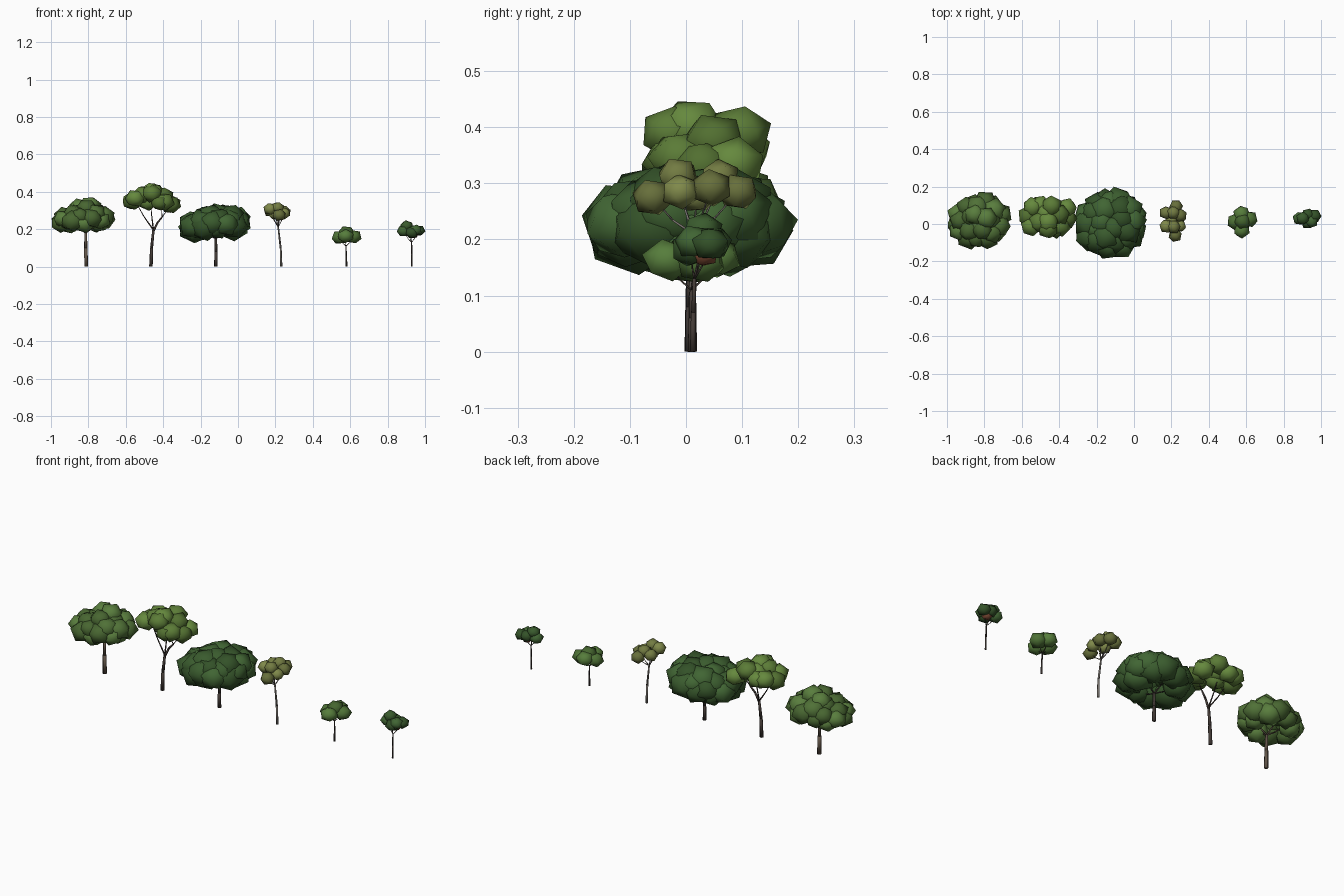
import bpy, bmesh, math, random
from mathutils import Vector, Matrix, Euler

if "Cube" in bpy.data.objects:
    bpy.data.objects.remove(bpy.data.objects["Cube"])

random.seed(4)


def material(name, rgb):
    m = bpy.data.materials.new(name)
    m.diffuse_color = (*rgb, 1)
    m.use_nodes = True
    m.node_tree.nodes["Principled BSDF"].inputs["Base Color"].default_value = m.diffuse_color
    return m


def finish(name, bm, mats):
    for f in bm.faces:
        f.smooth = True
    me = bpy.data.meshes.new(name)
    bm.to_mesh(me)
    bm.free()
    for m in mats:
        me.materials.append(m)
    ob = bpy.data.objects.new(name, me)
    bpy.context.collection.objects.link(ob)
    return ob


def limb(bm, a, b, r1, r2):
    """Tapered limb between two points."""
    a, b = Vector(a), Vector(b)
    d = b - a
    rot = d.to_track_quat('Z', 'Y').to_matrix().to_4x4()
    bmesh.ops.create_cone(bm, cap_ends=True, segments=7, radius1=r1, radius2=r2,
                          depth=d.length, matrix=Matrix.Translation((a + b) / 2) @ rot)


def trunk(name, points, radius, tips, mat):
    """Bent trunk with thin branches running from its top to each leaf clump."""
    bm = bmesh.new()
    n = len(points) - 1
    for i in range(n):
        limb(bm, points[i], points[i + 1], radius * (1 - .35 * i / n), radius * (1 - .35 * (i + 1) / n))
    top = Vector(points[-1])
    for t in tips:
        t = Vector(t)
        mid = top.lerp(t, .5) + Vector((0, 0, -.008))
        limb(bm, top, mid, radius * .42, radius * .28)
        limb(bm, mid, t, radius * .28, radius * .15)
    finish(name, bm, [mat])


def canopy(name, clumps, rgb, squash=.85):
    """Faceted leaf clumps given as x, y, z, radius."""
    mats = [material(f"{name}_{i}", [c * k for c in rgb]) for i, k in enumerate((.8, 1, 1.25))]
    bm = bmesh.new()
    for x, y, z, r in clumps:
        rot = Euler([random.uniform(0, 6.28) for _ in range(3)]).to_matrix().to_4x4()
        mat = Matrix.Translation((x, y, z)) @ Matrix.Diagonal((1, 1, squash, 1)) @ rot
        old = set(bm.faces)
        bmesh.ops.create_icosphere(bm, subdivisions=1, radius=r, matrix=mat)
        k = random.randrange(3)
        for f in bm.faces:
            if f not in old:
                f.material_index = k
    finish(name, bm, mats)


def dome(center, half, n, r, low, tilt=0):
    """Clumps spiralling over an ellipsoid, from height fraction low to the top."""
    out = []
    for i in range(n):
        h = low + (1 - low) * (i + .5) / n
        w = math.sqrt(1 - h * h) * random.uniform(.9, 1.04)
        a = i * 2.39996
        rr = r * random.uniform(.88, 1.15)
        dx = (half[0] - r) * w * math.cos(a)
        out.append((center[0] + dx, center[1] + (half[1] - r) * w * math.sin(a),
                    center[2] + (half[2] - r * .8) * h + tilt * dx, rr))
    return out


bark = material("bark", (.12, .09, .065))
dark_bark = material("dark_bark", (.055, .042, .036))
grey_bark = material("grey_bark", (.2, .18, .16))

# Broad tree at the far left: wide skirt with a raised crown
c = dome((-.832, .014, .25), (.182, .165, .095), 24, .062, -.6, .06)
c += [(-.79, .03, .325, .062), (-.85, .05, .315, .06), (-.81, -.03, .31, .06)]
canopy("broad_canopy", c, (.08, .165, .038))
trunk("broad_trunk", [(-.812, .008, 0), (-.814, .008, .1), (-.814, .01, .18)], .011,
      [(-.9, .03, .25), (-.74, .0, .25), (-.82, .09, .25), (-.84, -.07, .25)], bark)

# Tall forked tree
c = [(-.565, .04, .35, .06), (-.55, -.01, .365, .058), (-.54, .09, .365, .058),
     (-.505, .01, .385, .06), (-.46, .01, .40, .062), (-.44, .095, .39, .06),
     (-.47, .055, .375, .06), (-.46, -.025, .39, .058), (-.40, .05, .375, .06),
     (-.395, -.01, .345, .06), (-.36, .03, .33, .058), (-.36, .085, .335, .058),
     (-.42, -.03, .34, .05), (-.50, .10, .36, .055), (-.48, .03, .34, .05)]
canopy("tall_canopy", c, (.105, .2, .038))
trunk("tall_trunk", [(-.465, .01, 0), (-.462, .01, .1), (-.452, .012, .195)], .010,
      [(-.55, .03, .35), (-.47, .07, .36)], dark_bark)
trunk("tall_fork", [(-.452, .012, .19), (-.43, .015, .235), (-.405, .02, .265)], .0065,
      [(-.37, .03, .33), (-.41, -.01, .33)], dark_bark)

# Wide dark tree, leaning up to the right
c = dome((-.122, 0, .226), (.208, .2, .108), 32, .078, -.62, .1)
canopy("dark_canopy", c, (.042, .105, .027))
trunk("dark_trunk", [(-.118, .008, 0), (-.118, .008, .08), (-.118, .008, .15)], .010,
      [(-.2, .05, .2), (-.03, .03, .22), (-.12, -.09, .2), (-.13, .09, .22)], dark_bark)

# Slim olive tree
c = [(.172, .06, .298, .038), (.225, .093, .285, .038), (.248, .045, .292, .038),
     (.20, .02, .28, .038), (.172, -.012, .308, .038), (.212, -.015, .313, .038),
     (.22, -.06, .275, .038), (.21, .06, .31, .038), (.245, -.01, .285, .036)]
canopy("olive_canopy", c, (.17, .2, .055), .9)
trunk("olive_trunk", [(.231, .01, 0), (.228, .01, .1), (.215, .012, .21)], .0065,
      [p[:3] for p in c[:7]], grey_bark)

# Small green tree
c = [(.575, .053, .167, .047), (.543, .012, .156, .047), (.617, .026, .16, .047),
     (.576, -.033, .163, .047), (.58, .015, .18, .047)]
canopy("small_canopy", c, (.075, .165, .036), .82)
trunk("small_trunk", [(.58, .008, 0), (.579, .009, .06), (.577, .01, .11)], .005,
      [p[:3] for p in c[:4]], dark_bark)

# Small dark tree with a rusty underside
c = [(.885, .03, .19, .038), (.902, .03, .217, .037), (.93, .008, .182, .038),
     (.966, .043, .192, .037), (.93, .048, .195, .036), (.95, .015, .195, .037)]
canopy("little_dark_canopy", c, (.042, .105, .027))
canopy("rusty_leaves", [(.94, .032, .173, .027)], (.15, .05, .025))
trunk("little_dark_trunk", [(.929, .012, 0), (.929, .013, .07), (.928, .015, .13)], .005,
      [p[:3] for p in c[:4]], dark_bark)
